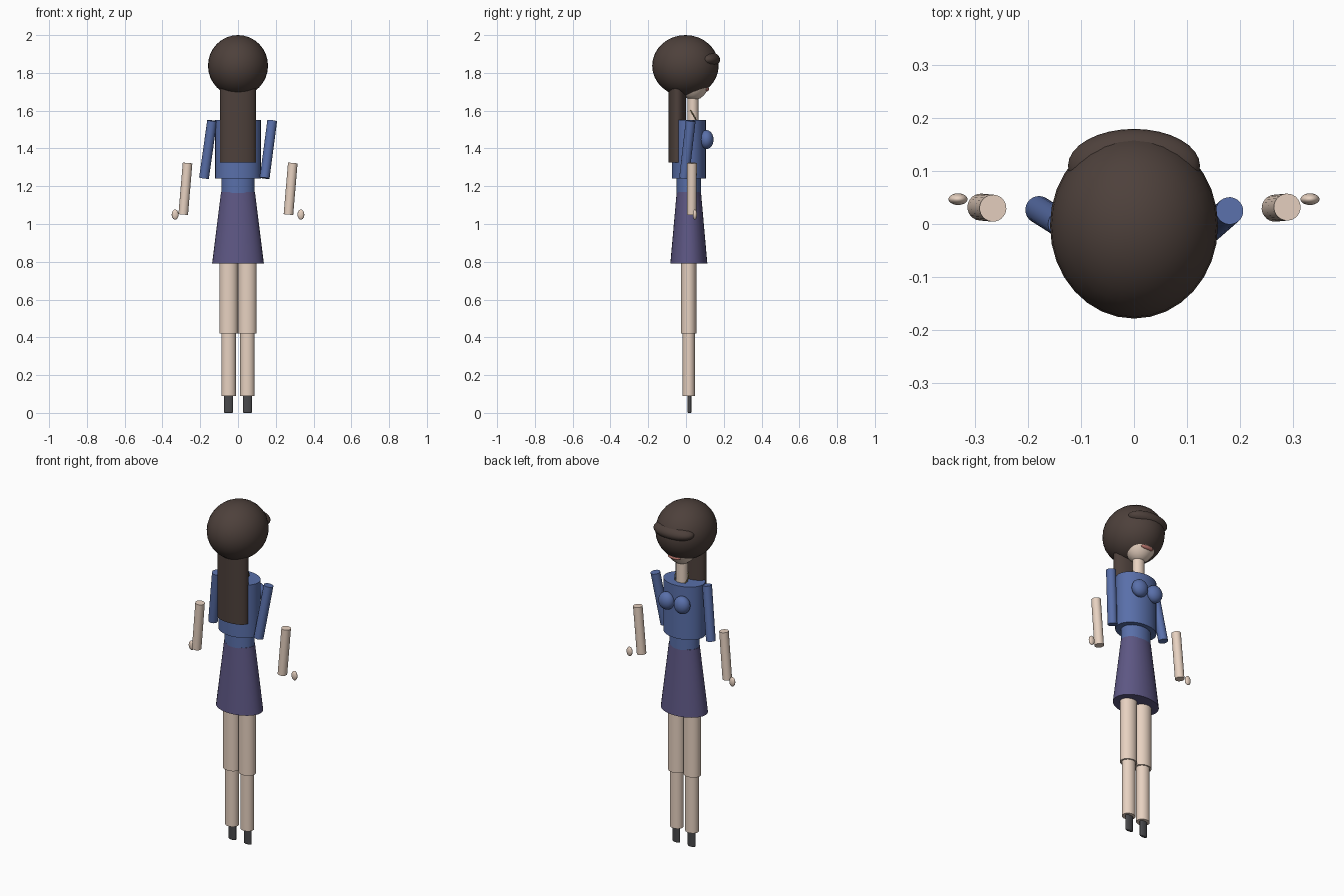
import bpy, math
from mathutils import Vector

if "Cube" in bpy.data.objects:
    bpy.data.objects.remove(bpy.data.objects["Cube"])


def material(name, r, g, b):
    m = bpy.data.materials.new(name)
    m.diffuse_color = (r, g, b, 1)
    m.use_nodes = True
    m.node_tree.nodes["Principled BSDF"].inputs["Base Color"].default_value = m.diffuse_color
    return m


hair = material("brown", 0.075, 0.052, 0.044)
skin = material("skin", 0.80, 0.64, 0.53)
shirt = material("blue", 0.10, 0.16, 0.40)
cloth = material("violet", 0.11, 0.095, 0.23)
shoe = material("charcoal", 0.065, 0.065, 0.07)
red = material("red", 0.55, 0.20, 0.17)
gold = material("gold", 0.25, 0.20, 0.08)


def finish(name, mat):
    o = bpy.context.object
    o.name = name
    o.data.materials.append(mat)
    bpy.ops.object.transform_apply(location=False, rotation=False, scale=True)
    bpy.ops.object.shade_smooth_by_angle(angle=math.radians(35))
    return o


def ball(name, loc, radii, mat):
    bpy.ops.mesh.primitive_uv_sphere_add(segments=32, ring_count=16, location=loc)
    bpy.context.object.scale = radii
    return finish(name, mat)


def column(name, x, y, z0, z1, rx, ry, mat, top=1.0):
    """Upright elliptical column; top is the top/bottom width ratio."""
    bpy.ops.mesh.primitive_cone_add(vertices=32, radius1=1, radius2=top, depth=1,
                                    location=(x, y, (z0 + z1) / 2))
    bpy.context.object.scale = (rx, ry, z1 - z0)
    return finish(name, mat)


def rod(name, a, b, r, mat):
    """Round rod between two points."""
    a, b = Vector(a), Vector(b)
    d = b - a
    bpy.ops.mesh.primitive_cylinder_add(vertices=24, radius=r, depth=d.length,
                                        location=(a + b) / 2)
    bpy.context.object.rotation_euler = d.to_track_quat('Z', 'Y').to_euler()
    return finish(name, mat)


# Head and hair (the figure looks toward +y)
ball("hair_cap", (0, -0.003, 1.838), (0.159, 0.176, 0.162), hair)
ball("hair_fringe", (0, 0.11, 1.87), (0.125, 0.07, 0.045), hair)
column("hair_back", 0, -0.046, 1.325, 1.74, 0.095, 0.047, hair)
ball("face", (0, 0.04, 1.80), (0.10, 0.095, 0.145), skin)
ball("mouth", (0, 0.108, 1.714), (0.04, 0.014, 0.012), red)
column("neck", 0, 0.037, 1.53, 1.70, 0.033, 0.029, skin)

# Necklace
bpy.ops.mesh.primitive_torus_add(major_radius=0.042, minor_radius=0.003,
                                 major_segments=32, minor_segments=8,
                                 location=(0, 0.04, 1.575),
                                 rotation=(math.radians(-60), 0, 0))
finish("necklace", gold)

# Body and skirt
column("torso", 0, 0.015, 1.24, 1.55, 0.121, 0.09, shirt)
column("waist", 0, 0.015, 1.165, 1.245, 0.087, 0.065, shirt)
column("skirt", 0, 0.015, 0.79, 1.17, 0.137, 0.098, cloth, top=0.655)

for side, s in (("left", -1), ("right", 1)):
    # Bust
    ball(side + "_bust", (s * 0.05, 0.108, 1.447), (0.047, 0.038, 0.05), shirt)
    # Legs and shoes
    column(side + "_thigh", s * 0.0495, 0.014, 0.42, 0.80, 0.049, 0.041, skin)
    column(side + "_shin", s * 0.0495, 0.015, 0.09, 0.43, 0.038, 0.033, skin)
    foot = column(side + "_shoe", s * 0.0495, 0.019, 0.0, 0.10, 0.024, 0.011, shoe)
    bev = foot.modifiers.new("round", 'BEVEL')
    bev.width = 0.006
    bev.segments = 3
    # Hands
    ball(side + "_hand", (s * 0.333, 0.047, 1.05), (0.018, 0.011, 0.027), skin)

# Arms: both sides lean the same way
rod("left_upper_arm", (-0.18, 0.027, 1.243), (-0.137, 0.0, 1.547), 0.026, shirt)
rod("right_upper_arm", (0.141, -0.01, 1.243), (0.181, 0.025, 1.547), 0.026, shirt)
rod("left_forearm", (-0.29, 0.032, 1.05), (-0.267, 0.03, 1.323), 0.0255, skin)
rod("right_forearm", (0.267, 0.03, 1.05), (0.29, 0.032, 1.323), 0.0255, skin)
